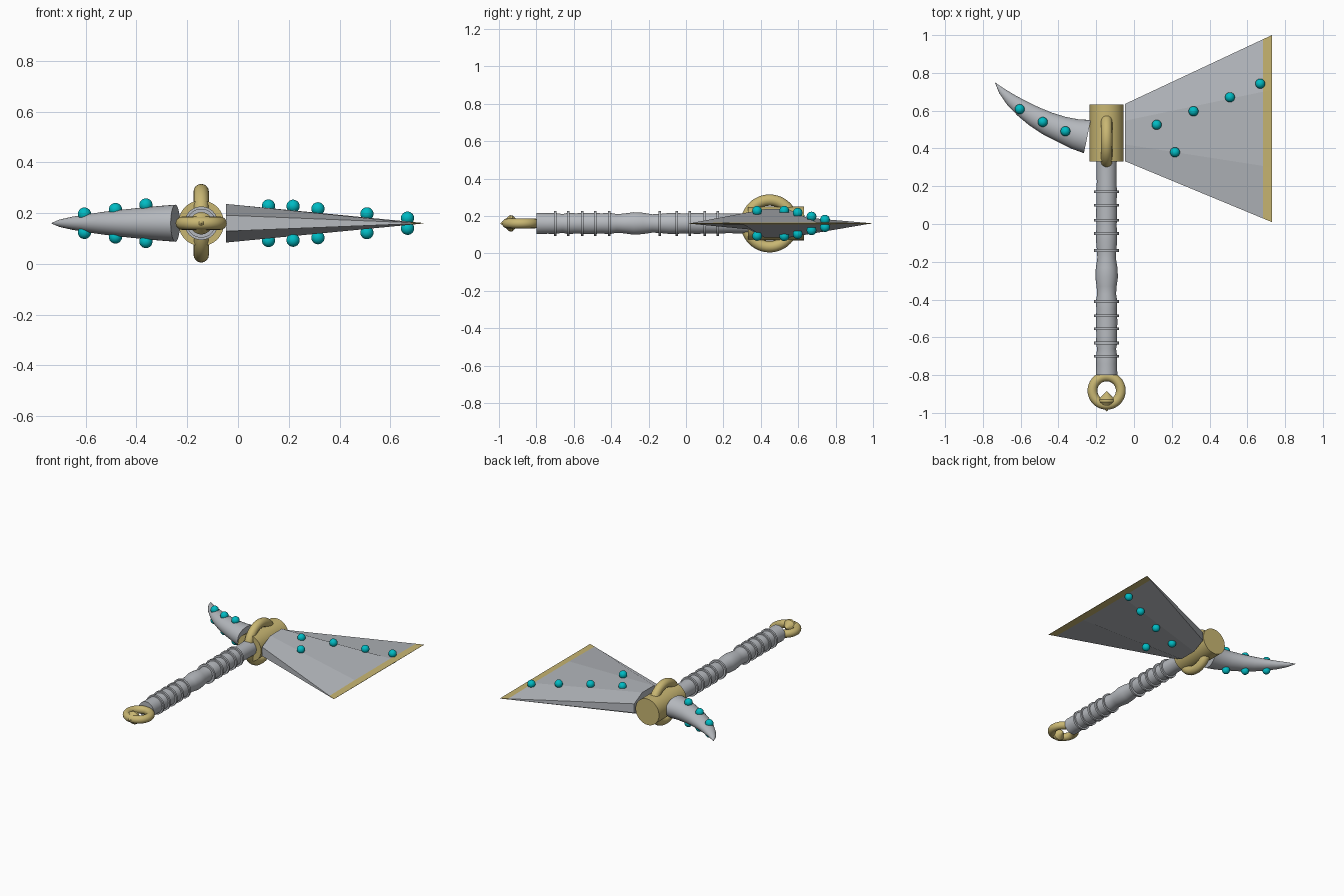
import bpy, bmesh, math
from mathutils import Vector

if "Cube" in bpy.data.objects:
    bpy.data.objects.remove(bpy.data.objects["Cube"])

AX, AZ = -0.145, 0.16          # axis of the handle


def material(name, rgb):
    m = bpy.data.materials.new(name)
    m.diffuse_color = (*rgb, 1)
    m.use_nodes = True
    m.node_tree.nodes["Principled BSDF"].inputs["Base Color"].default_value = m.diffuse_color
    return m


STEEL = material("steel grey", (0.47, 0.49, 0.52))
GOLD = material("pale gold", (0.58, 0.47, 0.17))
TEAL = material("teal gem", (0.0, 0.5, 0.55))


def finish(ob, name, mat, angle=35):
    ob.name = name
    if mat:
        ob.data.materials.append(mat)
    bpy.ops.object.select_all(action='DESELECT')
    ob.select_set(True)
    bpy.context.view_layer.objects.active = ob
    if angle:
        bpy.ops.object.shade_smooth_by_angle(angle=math.radians(angle))
    return ob


def loft(name, rings, mat, angle=35):
    """Skin a list of closed point rings and cap both ends."""
    bm = bmesh.new()
    loops = [[bm.verts.new(p) for p in r] for r in rings]
    n = len(loops[0])
    for a, b in zip(loops, loops[1:]):
        for i in range(n):
            j = (i + 1) % n
            bm.faces.new((a[i], a[j], b[j], b[i]))
    bm.faces.new(loops[0])
    bm.faces.new(loops[-1])
    bmesh.ops.recalc_face_normals(bm, faces=bm.faces)
    me = bpy.data.meshes.new(name)
    bm.to_mesh(me)
    bm.free()
    ob = bpy.data.objects.new(name, me)
    bpy.context.collection.objects.link(ob)
    return finish(ob, name, mat, angle)


def lathe(name, profile, mat, n=32):
    """Revolve (y, radius) pairs about the handle axis."""
    rings = [[(AX + r * math.cos(t), y, AZ + r * math.sin(t))
              for t in (2 * math.pi * i / n for i in range(n))] for y, r in profile]
    return loft(name, rings, mat)


def ring(name, loc, rot, major, minor):
    bpy.ops.mesh.primitive_torus_add(location=loc, rotation=rot, major_radius=major,
                                     minor_radius=minor, major_segments=48, minor_segments=16)
    finish(bpy.context.object, name, GOLD, 60)


# Handle with a gently swelling grip
keys = [(-0.80, .057), (-0.74, .055), (-0.70, .056), (-0.66, .050), (-0.63, .057),
        (-0.59, .054), (-0.52, .057), (-0.45, .054), (-0.41, .057), (-0.37, .050),
        (-0.33, .053), (-0.28, .060), (-0.23, .057), (-0.18, .049), (-0.14, .051),
        (-0.09, .056), (-0.05, .056), (-0.01, .053), (0.06, .056), (0.12, .053),
        (0.17, .055), (0.22, .052), (0.35, .054)]
lathe("handle", keys, STEEL)
for i, y in enumerate((-0.70, -0.63, -0.555, -0.485, -0.41, -0.14, -0.05, 0.02, 0.10, 0.17)):
    lathe(f"handle_band_{i}", [(y - .007, .066), (y + .007, .066)], STEEL)

# Gold collar, binding ring, pommel ring and pommel spike
lathe("collar", [(0.332, .09), (0.632, .09)], GOLD, 40)
ring("collar_ring", (AX, 0.447, AZ), (0, math.pi / 2, 0), 0.125, 0.03)
ring("pommel_ring", (AX, -0.882, AZ), (0, 0, 0), 0.075, 0.026)
lathe("pommel_spike", [(-0.992, .001), (-0.942, .044), (-0.928, .043), (-0.885, .001)], GOLD)

# Axe blade: flattened octagon that flares to a thin gold edge
X0, X1 = -0.047, 0.73


def blade_ring(x):
    t = (x - X0) / (X1 - X0)
    cy, hy, hz = 0.484 + .021 * t, 0.152 + .343 * t, 0.075 * (1 - t) + .001
    k = math.cos(math.pi / 8)
    return [(x, cy + hy * math.cos(a) / k, AZ + hz * math.sin(a) / k)
            for a in (math.pi / 8 + math.pi / 4 * i for i in range(8))]


blade = loft("axe_blade", [blade_ring(x) for x in (X0, 0.682, X1)], STEEL, 0)
blade.data.materials.append(GOLD)
for f in blade.data.polygons:
    f.material_index = int(f.center.x > 0.69)

# Curved back horn, tapering along an arc
spine = [(-0.247, .463, .090, .073), (-0.31, .476, .080, .068), (-0.385, .502, .069, .061),
         (-0.46, .533, .062, .053), (-0.53, .571, .054, .045), (-0.59, .610, .045, .036),
         (-0.65, .656, .033, .026), (-0.70, .704, .018, .015), (-0.735, .748, .001, .001)]
rings = []
for i, (x, y, w, h) in enumerate(spine):
    a, b = spine[max(i - 1, 0)], spine[min(i + 1, len(spine) - 1)]
    d = Vector((b[0] - a[0], b[1] - a[1])).normalized()
    rings.append([(x - d.y * w * math.cos(t), y + d.x * w * math.cos(t), AZ + h * math.sin(t))
                  for t in (2 * math.pi * k / 32 for k in range(32))])
loft("back_horn", rings, STEEL)

# Gems mirrored on both flat sides
gems = [(-0.605, .608, .036), (-0.483, .540, .054), (-0.363, .491, .072), (0.12, .525, .068),
        (0.217, .380, .067), (0.315, .597, .057), (0.508, .671, .037), (0.668, .743, .020)]
for i, (x, y, h) in enumerate(gems):
    for side, s in (("top", 1), ("under", -1)):
        bpy.ops.mesh.primitive_uv_sphere_add(segments=24, ring_count=12, radius=0.026,
                                             location=(x, y, AZ + s * h))
        finish(bpy.context.object, f"gem_{side}_{i}", TEAL, 60)
